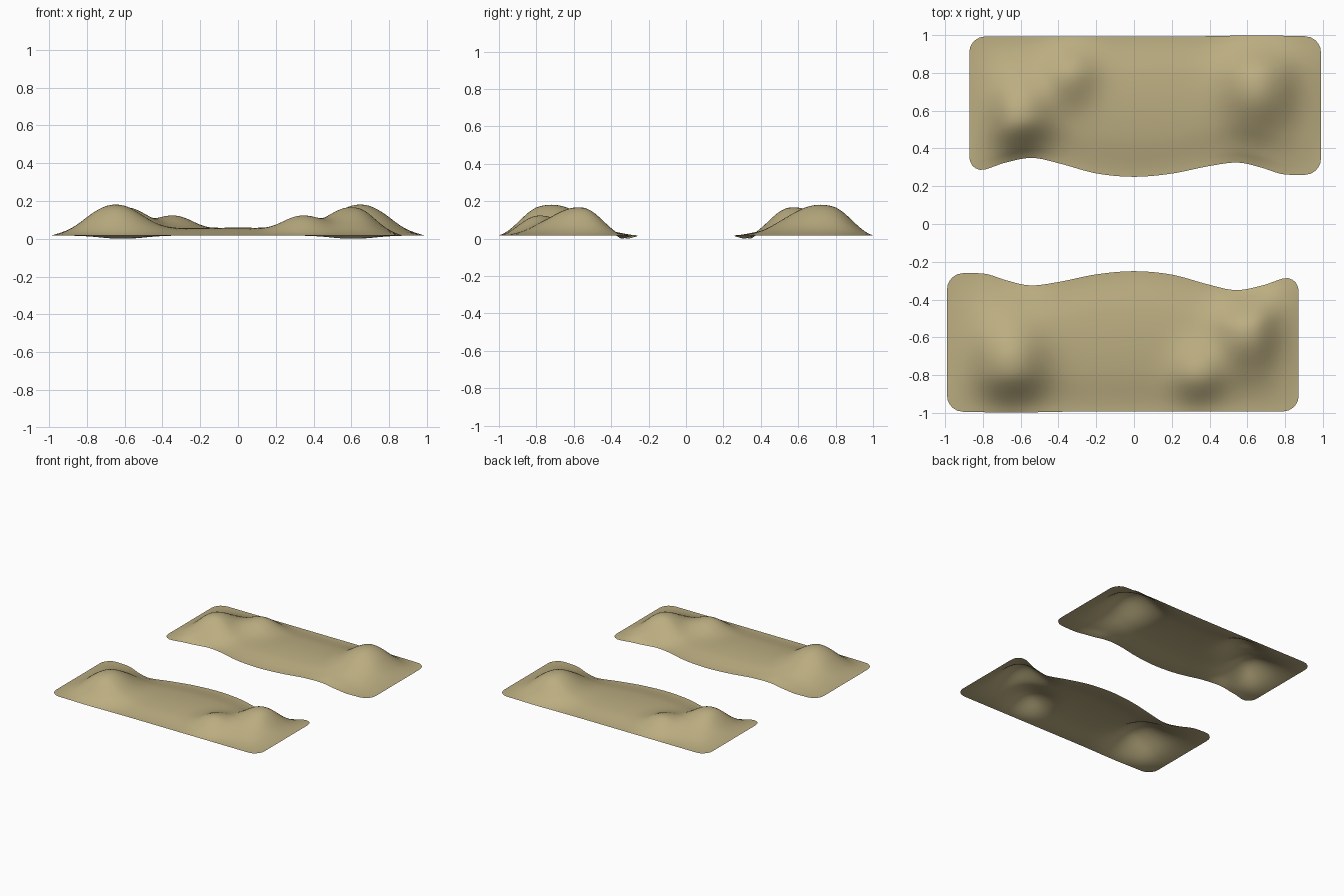
import bpy, bmesh, math
from mathutils import Vector

if "Cube" in bpy.data.objects:
    bpy.data.objects.remove(bpy.data.objects["Cube"])

# front strip outline: straight outer edge, wavy inner edge
X0, X1, OUTER, R = -0.99, 0.872, -0.993, 0.085
INNER = [(-1.0, -0.262), (-0.88, -0.26), (-0.78, -0.265), (-0.68, -0.297),
         (-0.55, -0.325), (-0.4, -0.307), (-0.2, -0.267), (0, -0.25),
         (0.2, -0.268), (0.4, -0.322), (0.54, -0.35), (0.68, -0.325),
         (0.8, -0.285), (0.9, -0.268)]
# hills: x, y, height, width x, width y
HILLS = [(-0.65, -0.73, 0.133, 0.135, 0.17),
         (0.60, -0.56, 0.12, 0.12, 0.15),
         (0.34, -0.81, 0.075, 0.10, 0.12)]


def inner_edge(x):
    # Catmull-Rom style interpolation of the wavy edge
    n = len(INNER)
    i = max(k for k in range(n - 1) if INNER[k][0] <= x)

    def slope(k):
        a, b = INNER[max(k - 1, 0)], INNER[min(k + 1, n - 1)]
        return (b[1] - a[1]) / (b[0] - a[0])
    (xa, ya), (xb, yb) = INNER[i], INNER[i + 1]
    h = xb - xa
    t = (x - xa) / h
    return (ya * (2*t**3 - 3*t*t + 1) + yb * (3*t*t - 2*t**3)
            + h * slope(i) * (t**3 - 2*t*t + t) + h * slope(i + 1) * (t**3 - t*t))


def rise(d, width):
    return 1 - max(0, 1 - d / width) ** 2


def height(x, y, lo, hi):
    edge = rise(y - lo, 0.21) * rise(hi - y, 0.21)
    edge *= rise(min(x - X0, X1 - x), 0.22)
    v = (y - lo) / (hi - lo)
    z = 0.042 * math.sin(math.pi * v) ** 0.9
    z *= 1 - 0.35 * min(1, abs(x))
    for hx, hy, h, wx, wy in HILLS:
        r2 = ((x - hx) / wx) ** 2 + ((y - hy) / wy) ** 2
        z += h * math.exp(-0.5 * r2 ** 1.1)
    # slight sag where the inner edge pulls in beside the hills
    sag = max(math.exp(-((x - hx) / 0.15) ** 2) for hx in (-0.62, 0.6))
    return 0.017 + z * edge - 0.017 * sag * math.exp(-((hi - y) / 0.04) ** 2)


mat = bpy.data.materials.new("sand")
mat.diffuse_color = (0.50, 0.42, 0.22, 1)
mat.use_nodes = True
mat.node_tree.nodes["Principled BSDF"].inputs["Base Color"].default_value = mat.diffuse_color


def sand_bank(name, sign):
    bm = bmesh.new()
    nx, ny = 72, 32
    ends = [0, 0.004, 0.014, 0.03, 0.055]
    xs = [X0 + e for e in ends]
    xs += [X0 + R + (X1 - X0 - 2 * R) * i / nx for i in range(nx + 1)]
    xs += [X1 - e for e in reversed(ends)]
    rows = []
    for x in xs:
        # rounded corners
        d = min(x - X0, X1 - x, R)
        inset = R - math.sqrt(max(0, R * R - (R - d) ** 2))
        lo, hi = OUTER, inner_edge(x)
        # the outer edge bows out slightly under the big hill
        lo -= 0.006 * math.exp(-((x + 0.65) / 0.2) ** 2)
        a, b = lo + inset, hi - inset
        row = []
        for j in range(ny + 1):
            y = a + (b - a) * j / ny
            row.append(bm.verts.new((sign * x, sign * y, height(x, y, lo, hi))))
        rows.append(row)
    for p, q in zip(rows, rows[1:]):
        for j in range(ny):
            bm.faces.new((p[j], q[j], q[j + 1], p[j + 1])).smooth = True
    me = bpy.data.meshes.new(name)
    bm.to_mesh(me)
    bm.free()
    me.materials.append(mat)
    bpy.context.collection.objects.link(bpy.data.objects.new(name, me))


# the back bank is the front one turned half a circle
sand_bank("front_sand_bank", 1)
sand_bank("back_sand_bank", -1)
